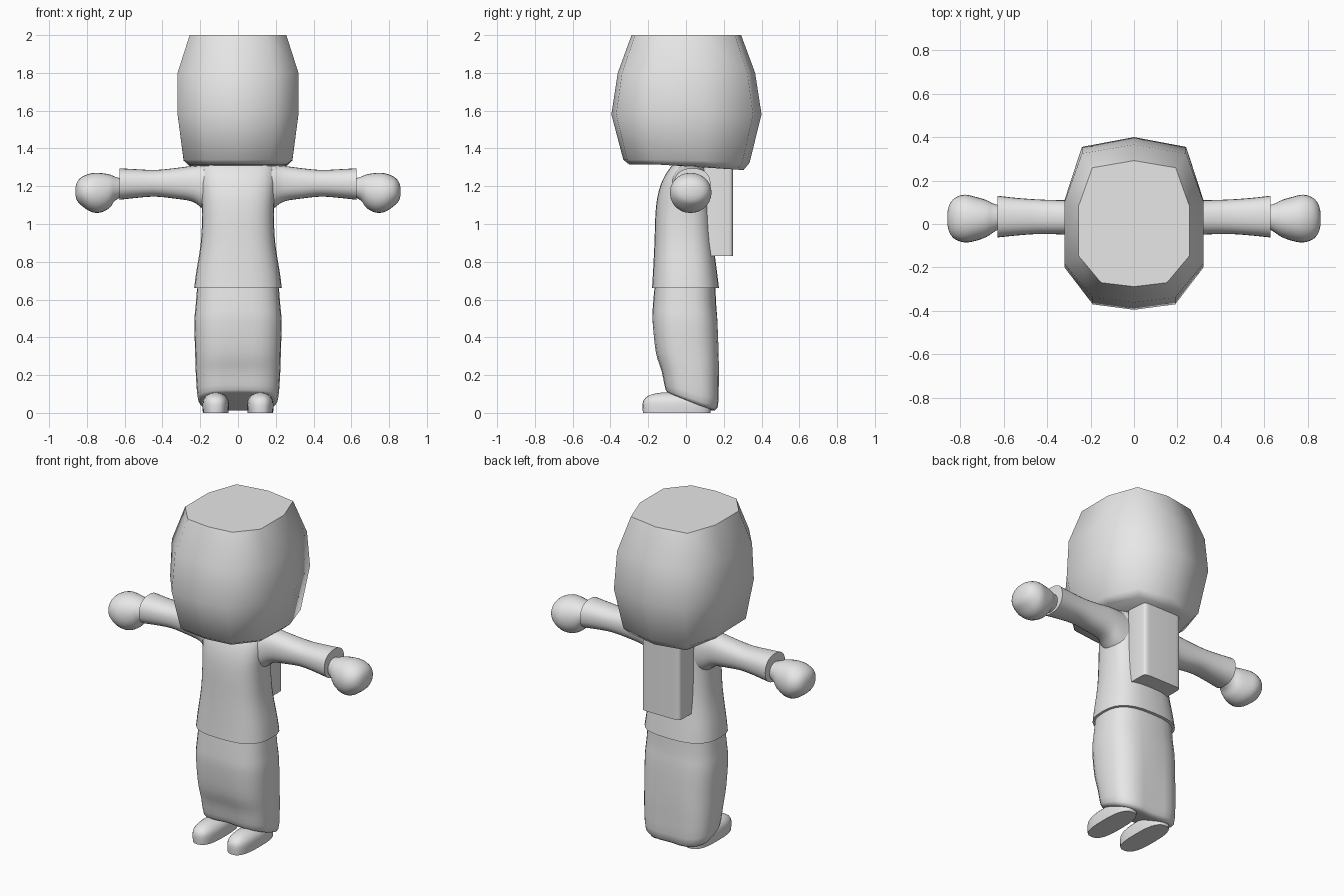
import bpy, bmesh, math

cube = bpy.data.objects.get("Cube")
if cube:
    bpy.data.objects.remove(cube, do_unlink=True)

grey = bpy.data.materials.new("plain grey")
grey.use_nodes = True
grey.diffuse_color = (0.8, 0.8, 0.8, 1)
grey.node_tree.nodes["Principled BSDF"].inputs["Base Color"].default_value = (0.8, 0.8, 0.8, 1)


def finish(name, bm, angle, mirror=False):
    """Turn a bmesh into a shaded object, optionally mirrored across x."""
    bmesh.ops.recalc_face_normals(bm, faces=bm.faces)
    mesh = bpy.data.meshes.new(name)
    bm.to_mesh(mesh)
    bm.free()
    mesh.materials.append(grey)
    obj = bpy.data.objects.new(name, mesh)
    bpy.context.collection.objects.link(obj)
    if mirror:
        mod = obj.modifiers.new("Mirror", "MIRROR")
        mod.use_mirror_merge = False
    bpy.ops.object.select_all(action="DESELECT")
    obj.select_set(True)
    bpy.context.view_layer.objects.active = obj
    bpy.ops.object.shade_smooth_by_angle(angle=math.radians(angle))
    return obj


def skin(rings):
    """Bridge closed rings of points and cap both ends."""
    bm = bmesh.new()
    loops = [[bm.verts.new(p) for p in ring] for ring in rings]
    count = len(loops[0])
    for low, high in zip(loops, loops[1:]):
        for i in range(count):
            j = (i + 1) % count
            bm.faces.new((low[i], low[j], high[j], high[i]))
    bm.faces.new(loops[0])
    bm.faces.new(loops[-1])
    return bm


def smooth_rows(rows, steps=3):
    """Insert Catmull-Rom rows between the key rows."""
    out = []
    last = len(rows) - 1
    for i in range(last):
        quad = (rows[max(i - 1, 0)], rows[i], rows[i + 1], rows[min(i + 2, last)])
        for s in range(steps):
            t = s / steps
            out.append([b + t / 2 * (c - a + t * (2 * a - 5 * b + 4 * c - d + t * (3 * (b - c) + d - a)))
                        for a, b, c, d in zip(*quad)])
    return out + [rows[last]]


def oval(u0, u1, v0, v1, power, sides=28):
    """Rounded-box cross-section between the given limits."""
    points = []
    for i in range(sides):
        a = 2 * math.pi * i / sides
        c, s = math.cos(a), math.sin(a)
        points.append(((u0 + u1) / 2 + (u1 - u0) / 2 * math.copysign(abs(c) ** (2 / power), c),
                       (v0 + v1) / 2 + (v1 - v0) / 2 * math.copysign(abs(s) ** (2 / power), s)))
    return points


# Head: one faceted outline scaled at each level, bottom dipping at the back
half = [(0, 0.40), (0.24, 0.355), (0.32, 0.11), (0.32, -0.20), (0.19, -0.37), (0, -0.395)]
outline = half + [(-x, y) for x, y in half[-2:0:-1]]
levels = [(1.315, 0.8, 0.76, 0.1), (1.34, 0.9, 0.84, 0.05), (1.58, 1, 1, 0),
          (1.8, 1, 0.915, 0), (2.0, 0.8, 0.73, 0)]
finish("head", skin([[(x * sx, y * sy, z - dip * max(0, y * sy)) for x, y in outline]
                     for z, sx, sy, dip in levels]), 63)

# Shirt: rows of height, front, back, half width
shirt = [(0.66, -0.18, 0.175, 0.232), (0.74, -0.175, 0.165, 0.222), (0.9, -0.167, 0.145, 0.197),
         (1.05, -0.162, 0.135, 0.19), (1.15, -0.15, 0.13, 0.195), (1.23, -0.125, 0.12, 0.2),
         (1.29, -0.09, 0.105, 0.195), (1.315, -0.065, 0.09, 0.18)]
finish("shirt", skin([[(x, y, z) for x, y in oval(-w, w, f, b, 2.7)]
                      for z, f, b, w in smooth_rows(shirt)]), 50)

# Trousers: the lower rows tilt up at the front and dent along the middle
trousers = [(0.06, -0.09, 0.13, 0.185, 0.4, 0.1), (0.075, -0.115, 0.175, 0.212, 0.33, 0.1),
            (0.2, -0.135, 0.18, 0.223, 0.12, 0.08), (0.32, -0.165, 0.178, 0.227, 0, 0.05),
            (0.48, -0.18, 0.17, 0.231, 0, 0.02), (0.57, -0.175, 0.16, 0.224, 0, 0),
            (0.68, -0.165, 0.155, 0.215, 0, 0)]
rings = []
for z, f, b, w, tilt, dent in smooth_rows(trousers):
    mid = (f + b) / 2
    rings.append([(x, mid + (y - mid) * (1 - dent * math.exp(-(x / 0.07) ** 2)), z - tilt * (y - mid))
                  for x, y in oval(-w, w, f, b, 2.8)])
finish("trousers", skin(rings), 60)

# Sleeves: rows of distance out, front, back, underside, top
sleeve = [(0.1, -0.09, 0.11, 1.03, 1.315), (0.18, -0.075, 0.11, 1.075, 1.315),
          (0.24, -0.055, 0.11, 1.118, 1.308), (0.34, -0.048, 0.11, 1.135, 1.295),
          (0.44, -0.046, 0.113, 1.145, 1.286), (0.54, -0.053, 0.12, 1.138, 1.29),
          (0.628, -0.062, 0.13, 1.128, 1.295)]
# Hands: rounded mittens drooping below the cuffs
hand = [(0.60, -0.01, 0.08, 1.15, 1.235), (0.65, -0.04, 0.095, 1.125, 1.25),
        (0.68, -0.06, 0.11, 1.085, 1.262), (0.73, -0.078, 0.125, 1.06, 1.27),
        (0.78, -0.085, 0.135, 1.065, 1.268), (0.825, -0.07, 0.12, 1.095, 1.25),
        (0.85, -0.04, 0.09, 1.12, 1.225), (0.86, 0.0, 0.05, 1.15, 1.195)]
for name, rows, power in (("sleeves", sleeve, 2.3), ("hands", hand, 2.1)):
    finish(name, skin([[(x, y, z) for y, z in oval(f, b, low, top, power)]
                       for x, f, b, low, top in smooth_rows(rows)]), 50, mirror=True)

# Feet: flat soles with domed tops
foot = [(0, -0.228, 0.13, 0.068), (0.03, -0.23, 0.13, 0.07), (0.065, -0.226, 0.12, 0.068),
        (0.09, -0.2, 0.1, 0.052), (0.103, -0.16, 0.08, 0.03), (0.108, -0.12, 0.05, 0.01)]
finish("feet", skin([[(x, y, z) for x, y in oval(0.118 - w, 0.118 + w, f, b, 2.7)]
                     for z, f, b, w in smooth_rows(foot, 2)]), 50, mirror=True)

# Backpack: a box with slightly rounded upright corners
finish("backpack", skin([[(x, y, z) for x, y in oval(-0.13, 0.13, 0.09, 0.25, 9, 32)]
                         for z in (0.83, 1.3)]), 40)
